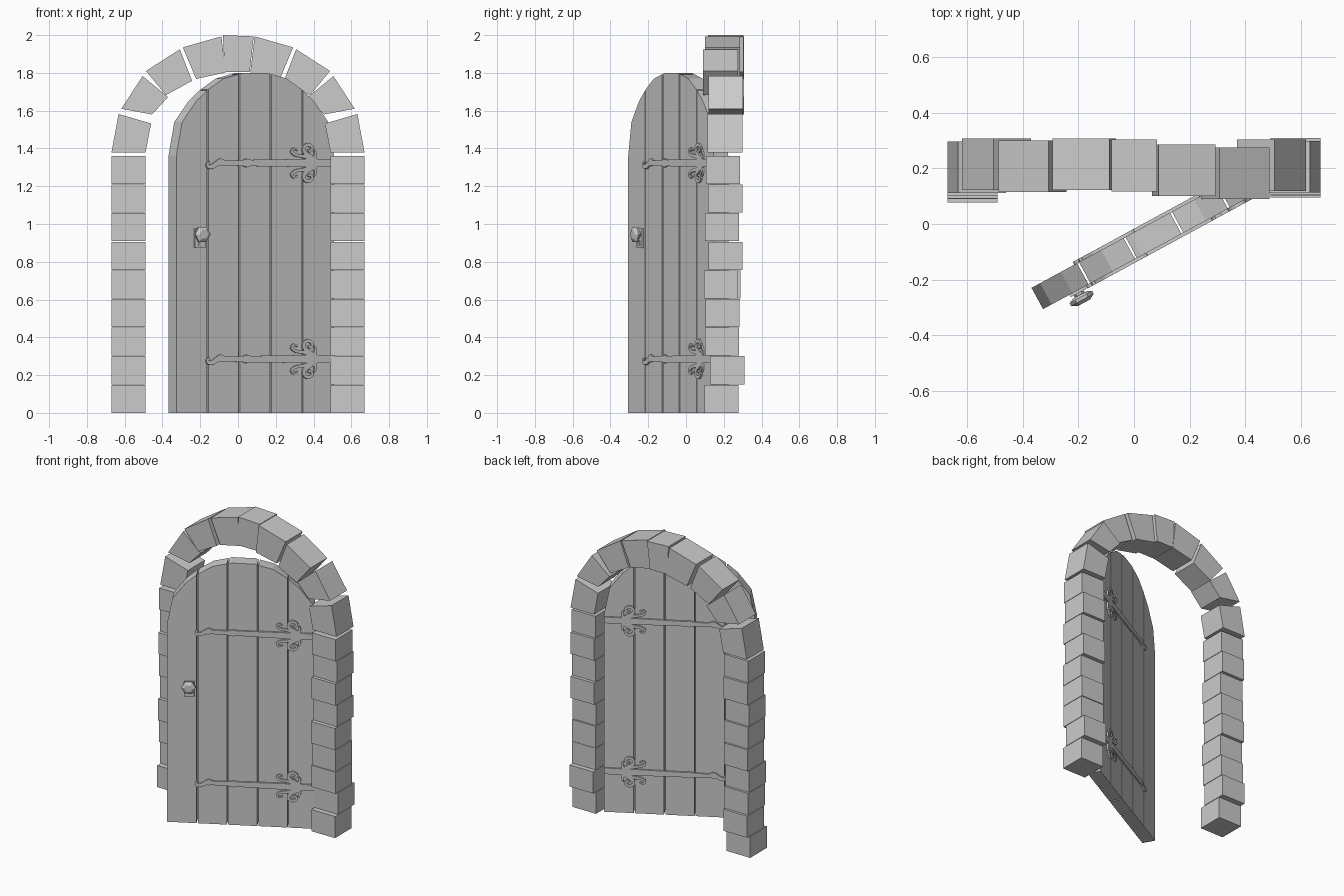
import bpy, bmesh, math
from mathutils import Matrix, Vector

if "Cube" in bpy.data.objects:
    bpy.data.objects.remove(bpy.data.objects["Cube"])

ANGLE = math.radians(28.5)
DOOR = Matrix.Translation((0.07, -0.041, 0)) @ Matrix.Rotation(ANGLE, 4, 'Z')
HALF_T = 0.0435          # half the door thickness
HALF_W = 0.475           # half the door width


def finish(name, bm, matrix=None):
    bmesh.ops.recalc_face_normals(bm, faces=bm.faces)
    mesh = bpy.data.meshes.new(name)
    bm.to_mesh(mesh)
    bm.free()
    ob = bpy.data.objects.new(name, mesh)
    bpy.context.collection.objects.link(ob)
    if matrix:
        ob.matrix_world = matrix
    return ob


def prism(name, outline, y0, y1, matrix=None):
    """Extrude an (x, z) outline from y0 to y1."""
    bm = bmesh.new()
    face = bm.faces.new([bm.verts.new((x, y0, z)) for x, z in outline])
    ext = bmesh.ops.extrude_face_region(bm, geom=[face])['geom']
    bmesh.ops.translate(bm, vec=(0, y1 - y0, 0),
                        verts=[g for g in ext if isinstance(g, bmesh.types.BMVert)])
    return finish(name, bm, matrix)


def smooth_path(pts, steps=3):
    """Catmull-Rom curve through (x, z, half_width) points."""
    p = [Vector(q) for q in [pts[0]] + pts + [pts[-1]]]
    out = []
    for a, b, c, d in zip(p, p[1:], p[2:], p[3:]):
        for i in range(steps):
            t = i / steps
            out.append(0.5 * (2 * b + (c - a) * t + (2 * a - 5 * b + 4 * c - d) * t * t
                              + (3 * b - a - 3 * c + d) * t ** 3))
    return out + [p[-1]]


def ribbon(bm, pts, y0, y1, z0, flip=1):
    """Flat forged bar of varying width along a path."""
    path = smooth_path(pts)
    rings = []
    for i, q in enumerate(path):
        d = path[min(i + 1, len(path) - 1)] - path[max(i - 1, 0)]
        n = Vector((-d.y, d.x)).normalized() * q.z
        rings.append([bm.verts.new((q.x + s * n.x, y, z0 + flip * (q.y + s * n.y)))
                      for s, y in ((1, y0), (-1, y0), (-1, y1), (1, y1))])
    for a, b in zip(rings, rings[1:]):
        for k in range(4):
            bm.faces.new((a[k], a[(k + 1) % 4], b[(k + 1) % 4], b[k]))
    bm.faces.new(rings[0])
    bm.faces.new(rings[-1])


# Pillars of nine stones each, every stone set at a slightly different depth
pillar_y = {
    -1: [0.078, 0.112, 0.10, 0.09, 0.108, 0.10, 0.092, 0.11, 0.10],
    1: [0.097, 0.128, 0.10, 0.102, 0.095, 0.118, 0.10, 0.117, 0.105],
}
for side, starts in pillar_y.items():
    for i, y in enumerate(starts):
        z0, z1 = i * 0.1515, (i + 1) * 0.1515 - 0.003
        xa, xb = side * 0.49, side * 0.67
        prism('pillar_stone', [(xa, z0), (xb, z0), (xb, z1), (xa, z1)], y, y + 0.181)

# Arch stones: half profile mirrored, plus keystone
arch = [
    [(0.49, 1.378), (0.67, 1.378), (0.632, 1.582), (0.46, 1.532)],
    [(0.455, 1.58), (0.618, 1.61), (0.505, 1.783), (0.37, 1.672)],
    [(0.382, 1.682), (0.487, 1.81), (0.308, 1.925), (0.243, 1.758)],
    [(0.222, 1.768), (0.292, 1.935), (0.088, 1.993), (0.065, 1.802)],
]
arch_y = {-1: [0.112, 0.123, 0.115, 0.122], 1: [0.113, 0.118, 0.09, 0.10]}
for side in (-1, 1):
    for outline, y in zip(arch, arch_y[side]):
        prism('arch_stone', [(side * x, z) for x, z in outline], y, y + 0.185)
prism('keystone', [(-0.07, 1.805), (0.062, 1.805), (0.083, 1.993), (-0.08, 2.0)], 0.117, 0.304)

# Door planks cut from a round-topped outline
half_top = [(0.07, 1.80), (0.19, 1.77), (0.285, 1.71), (0.355, 1.65), (0.44, 1.54), (HALF_W, 1.36)]
top = [(-x, z) for x, z in reversed(half_top)] + half_top


def top_z(x):
    for (xa, za), (xb, zb) in zip(top, top[1:]):
        if xa <= x <= xb:
            return za + (zb - za) * (x - xa) / (xb - xa)
    return 1.36


plank = 2 * HALF_W / 5
for i in range(5):
    a = -HALF_W + i * plank + (0.004 if i else 0)
    b = -HALF_W + (i + 1) * plank - (0.004 if i < 4 else 0)
    mid = [p for p in top if a + 1e-4 < p[0] < b - 1e-4]
    outline = [(b, 0), (a, 0), (a, top_z(a))] + mid + [(b, top_z(b))]
    prism('door_plank', outline, -HALF_T, HALF_T, DOOR)

# Strap hinges with scrolls, on both faces of the door
strap = [(-0.272, 0.012, 0.004), (-0.265, -0.004, 0.006), (-0.282, -0.012, 0.009),
         (-0.29, -0.022, 0.012), (-0.265, -0.022, 0.012), (-0.235, -0.004, 0.014),
         (-0.21, 0.004, 0.02), (-0.18, 0.0, 0.013), (-0.08, 0.0, 0.016),
         (-0.055, 0.0, 0.023), (-0.03, 0.0, 0.017), (0.2, 0.0, 0.02), (HALF_W, 0.0, 0.021)]
strap = strap[4:]
tip = [(-0.262, -0.016, 0.012), (-0.285, -0.02, 0.01), (-0.292, -0.004, 0.007), (-0.278, 0.006, 0.004)]
scroll_big = [(0.36, 0.012, 0.012), (0.325, 0.034, 0.012), (0.292, 0.058, 0.01), (0.292, 0.085, 0.009),
              (0.318, 0.097, 0.009), (0.341, 0.08, 0.008), (0.327, 0.062, 0.007), (0.314, 0.07, 0.004)]
scroll_small = [(0.33, 0.025, 0.01), (0.284, 0.036, 0.009), (0.242, 0.042, 0.008),
                (0.217, 0.058, 0.007), (0.228, 0.076, 0.006), (0.25, 0.068, 0.004)]
leaf = [(0.345, 0.01, 0.012), (0.36, 0.045, 0.008), (0.352, 0.07, 0.003)]
for z in (0.285, 1.323):
    for face in (-1, 1):
        y0, y1 = face * (HALF_T - 0.002), face * (HALF_T + 0.011)
        bm = bmesh.new()
        ribbon(bm, strap, y0, y1, z)
        ribbon(bm, tip, y0, y1, z)
        for flip in (1, -1):
            for path in (scroll_big, scroll_small, leaf):
                ribbon(bm, path, y0, y1, z, flip)
        finish('strap_hinge', bm, DOOR)


# Lock plate, rose and knob on the front of the door
def ngon(cx, cz, r, n=6, turn=0.0):
    return [(cx + r * math.cos(turn + math.tau * k / n), cz + r * math.sin(turn + math.tau * k / n))
            for k in range(n)]


KX, KZ = -0.335, 0.945
F = -HALF_T
prism('lock_plate', [(KX - 0.032, 0.873), (KX + 0.032, 0.873), (KX + 0.032, 0.975), (KX - 0.032, 0.975)],
      F + 0.002, F - 0.01, DOOR)
prism('keyhole_cover', [(KX - 0.013, 0.885), (KX + 0.013, 0.885), (KX + 0.009, 0.912), (KX - 0.009, 0.912)],
      F - 0.008, F - 0.016, DOOR)
prism('knob_stem', ngon(KX, KZ, 0.02), F, F - 0.03, DOOR)
bm = bmesh.new()
rings = []
for depth, r in ((0.018, 0.028), (0.027, 0.046), (0.038, 0.046), (0.05, 0.026)):
    rings.append([bm.verts.new((x, F - depth, z)) for x, z in ngon(KX, KZ, r)])
for a, b in zip(rings, rings[1:]):
    for k in range(6):
        bm.faces.new((a[k], a[(k + 1) % 6], b[(k + 1) % 6], b[k]))
bm.faces.new(rings[0])
bm.faces.new(rings[-1])
finish('door_knob', bm, DOOR)
